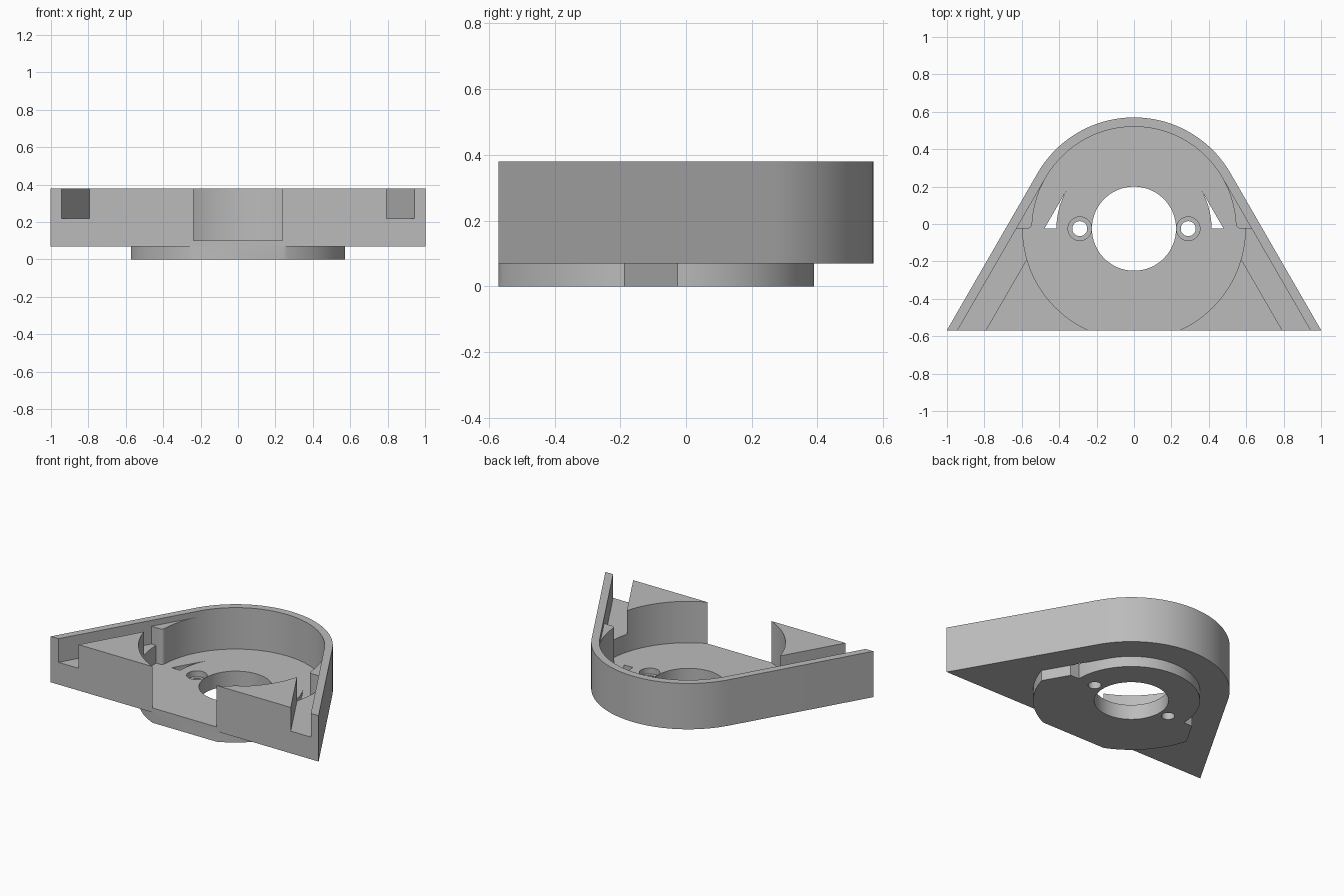
import bpy, bmesh
from math import sin, cos, radians, degrees, acos, asin, sqrt

cube = bpy.data.objects.get("Cube")
if cube:
    bpy.data.objects.remove(cube, do_unlink=True)

# Main dimensions
YC = -0.025                 # shared centre of all the arcs
FRONT = -0.57               # flat front face
R_OUT, R_POCKET, R_PLATE = 0.595, 0.545, 0.415
Z_BODY, Z_FLOOR, Z_CHANNEL, Z_PAD, Z_TOP = 0.07, 0.10, 0.22, 0.34, 0.38
ABOVE = 0.6

grey = bpy.data.materials.new("plain grey")
grey.use_nodes = True
grey.diffuse_color = (0.5, 0.5, 0.5, 1)
grey.node_tree.nodes["Principled BSDF"].inputs["Base Color"].default_value = (0.5, 0.5, 0.5, 1)


def arc(r, a, b, n, x=0, y=YC):
    """Points on an arc from angle a to b in degrees."""
    return [(x + r * cos(radians(a + (b - a) * i / n)),
             y + r * sin(radians(a + (b - a) * i / n))) for i in range(n + 1)]


def slant(d, y):
    """Point at height y on the left 60 degree line at distance d from the centre."""
    return ((0.5 * (y - YC) - d) / (sqrt(3) / 2), y)


def mirrored(half):
    """Close a left half outline, listed from back to front, with its mirror image."""
    return half + [(-x, y) for x, y in reversed(half) if abs(x) > 1e-5]


def flip(points, side):
    return [(x * side, y) for x, y in points]


def prism(name, outline, z0, z1):
    bm = bmesh.new()
    face = bm.faces.new([bm.verts.new((x, y, z0)) for x, y in outline])
    top = bmesh.ops.extrude_face_region(bm, geom=[face])["geom"]
    bmesh.ops.translate(bm, vec=(0, 0, z1 - z0),
                        verts=[v for v in top if isinstance(v, bmesh.types.BMVert)])
    bmesh.ops.recalc_face_normals(bm, faces=bm.faces)
    mesh = bpy.data.meshes.new(name)
    bm.to_mesh(mesh)
    bm.free()
    mesh.materials.append(grey)
    obj = bpy.data.objects.new(name, mesh)
    bpy.context.collection.objects.link(obj)
    return obj


def combine(target, tool, operation="DIFFERENCE"):
    """Apply a boolean to the target and remove the tool."""
    mod = target.modifiers.new("shape", "BOOLEAN")
    mod.operation, mod.solver, mod.object = operation, "EXACT", tool
    graph = bpy.context.evaluated_depsgraph_get()
    mesh = bpy.data.meshes.new_from_object(target.evaluated_get(graph))
    target.modifiers.clear()
    target.data = mesh
    bpy.data.objects.remove(tool, do_unlink=True)


# Body: rounded back, straight tangent sides, flat front
housing = prism("housing", mirrored(arc(R_OUT, 90, 150, 24) + [slant(R_OUT, FRONT)]),
                Z_BODY, Z_TOP)

# Open pocket, with a rounded step between its two radii
front_angle = 180 + degrees(asin((YC - FRONT) / R_OUT))
wide_arc = arc(R_OUT, 180, front_angle, 24)
round_step = arc(0.025, 0, -90, 6, -R_POCKET - 0.025, YC + 0.025)
pocket = (arc(R_POCKET, 90, 174, 32) + round_step + wide_arc
          + [(wide_arc[-1][0], FRONT - 0.1)])
combine(housing, prism("pocket_cutter", mirrored(pocket), Z_FLOOR, ABOVE))

for side in (-1, 1):
    # Slanted channel inside each side wall
    channel = [slant(R_POCKET, FRONT - 0.1), slant(R_POCKET, YC),
               slant(R_PLATE, YC), slant(R_PLATE, FRONT - 0.1)]
    combine(housing, prism("channel_cutter", flip(channel, side), Z_CHANNEL, ABOVE))
    # Lowered top of the pad behind each channel
    pad = [slant(R_POCKET, YC), arc(R_POCKET, 150, 150, 1)[0], (-0.3, YC)]
    combine(housing, prism("pad_cutter", flip(pad, side), Z_PAD, ABOVE))

# Raised plate under the body
corner_angle = 150 + degrees(acos(R_PLATE / R_OUT))
plate = (arc(R_PLATE, 90, 180, 24) + [slant(R_PLATE, YC)]
         + arc(R_OUT, corner_angle, front_angle, 20))
combine(housing, prism("bottom_plate", mirrored(plate), 0, Z_BODY + 0.01), "UNION")

# Centre opening
combine(housing, prism("centre_cutter", arc(0.225, 0, 354, 59), -0.1, ABOVE))

for side in (-1, 1):
    # Curved triangular slot through the floor
    slot = [slant(R_PLATE, YC)] + arc(R_PLATE, 150, 180, 8)
    combine(housing, prism("slot_cutter", flip(slot, side), -0.1, 0.2))
    # Screw hole and its counterbore
    for radius, low in ((0.04, -0.1), (0.063, 0.06)):
        hole = arc(radius, 0, 350, 35, 0.29 * side)
        combine(housing, prism("screw_cutter", hole, low, 0.2))

# Smooth curves, sharp edges
bpy.ops.object.select_all(action="DESELECT")
housing.select_set(True)
bpy.context.view_layer.objects.active = housing
bpy.ops.object.shade_smooth_by_angle(angle=radians(25))
